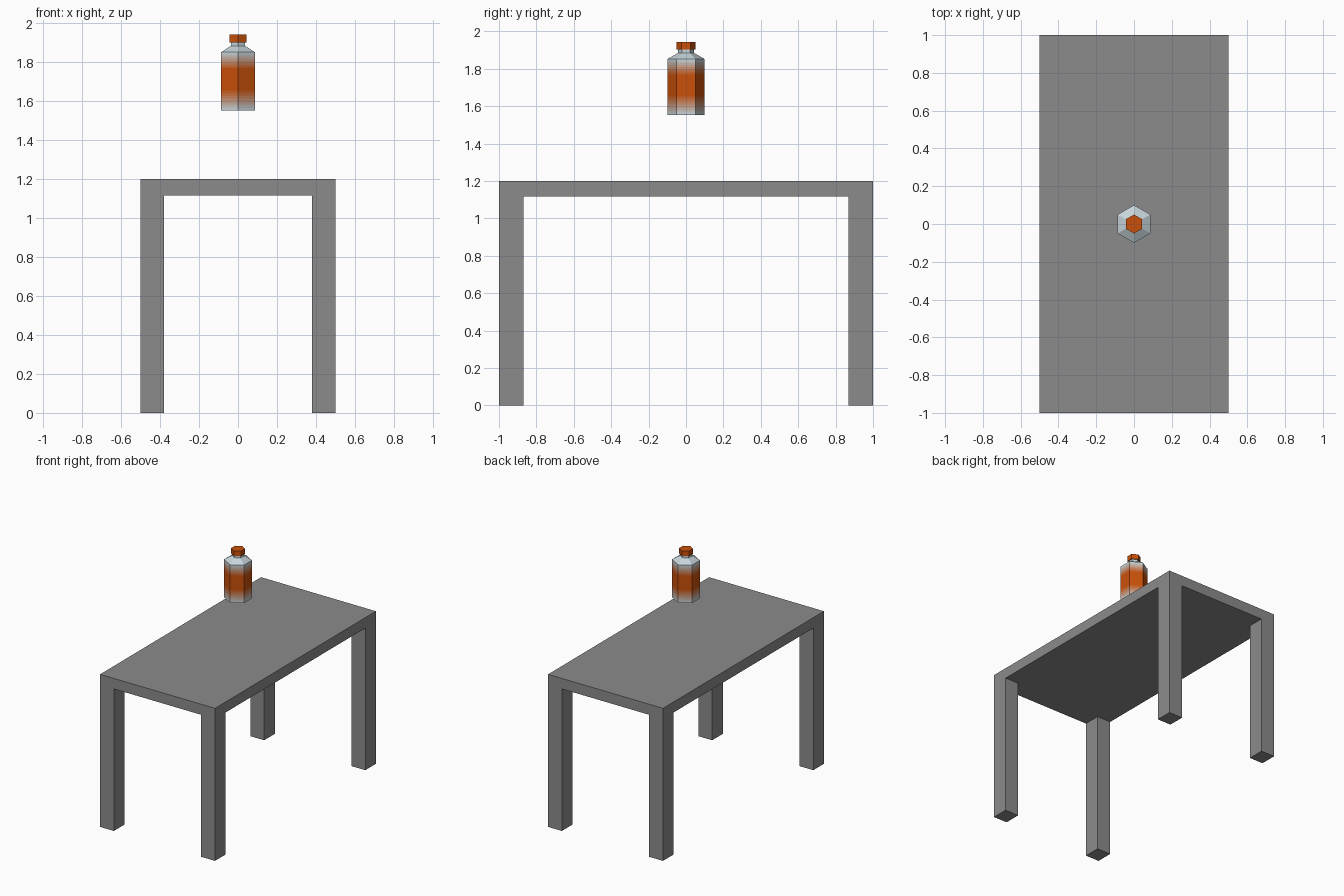
import bpy, bmesh, math
from mathutils import Matrix

if "Cube" in bpy.data.objects:
    bpy.data.objects.remove(bpy.data.objects["Cube"])


def finish(name, bm, mats=()):
    bmesh.ops.recalc_face_normals(bm, faces=bm.faces[:])
    me = bpy.data.meshes.new(name)
    bm.to_mesh(me)
    bm.free()
    for m in mats:
        me.materials.append(m)
    ob = bpy.data.objects.new(name, me)
    bpy.context.collection.objects.link(ob)
    return ob


def material(name, rgb):
    m = bpy.data.materials.new(name)
    m.diffuse_color = (*rgb, 1)
    m.use_nodes = True
    m.node_tree.nodes["Principled BSDF"].inputs["Base Color"].default_value = m.diffuse_color
    return m


def hex_loft(name, profile, mats, slots):
    """Stack hexagonal rings (radius, z), with one material slot per band."""
    bm = bmesh.new()
    rings = []
    for r, z in profile:
        rings.append([bm.verts.new((r * math.cos(a), r * math.sin(a), z))
                      for a in (math.radians(90 + 60 * i) for i in range(6))])
    for lo, hi, slot in zip(rings, rings[1:], slots):
        for i in range(6):
            j = (i + 1) % 6
            bm.faces.new((lo[i], lo[j], hi[j], hi[i])).material_index = slot
    bm.faces.new(rings[0][::-1]).material_index = slots[0]
    bm.faces.new(rings[-1]).material_index = slots[-1]
    return finish(name, bm, mats)


# Table: slab cut into a 3x3 layout, corner undersides extruded into legs
W, D, H, T = 0.5, 1.0, 1.2, 0.083
LX, LY = 0.38, 0.868
bm = bmesh.new()
bmesh.ops.create_cube(bm, size=1, matrix=Matrix.Translation((0, 0, H - T / 2))
                      @ Matrix.Diagonal((2 * W, 2 * D, T, 1)))
for s in (-1, 1):
    for co, no in (((s * LX, 0, 0), (1, 0, 0)), ((0, s * LY, 0), (0, 1, 0))):
        bmesh.ops.bisect_plane(bm, geom=bm.verts[:] + bm.edges[:] + bm.faces[:],
                               plane_co=co, plane_no=no)
corners = []
for f in bm.faces:
    c = f.calc_center_median()
    if abs(c.z - (H - T)) < 1e-4 and abs(c.x) > LX and abs(c.y) > LY:
        corners.append(f)
for f in bmesh.ops.extrude_discrete_faces(bm, faces=corners)["faces"]:
    for v in f.verts:
        v.co.z = 0
finish("table", bm, [material("table_grey", (0.26, 0.26, 0.26))])

# Bottle body: pale glass with an orange band fading at both ends
glass, orange = (0.58, 0.67, 0.71), (0.59, 0.081, 0.003)
STEPS = 8
mats = [material(f"bottle_tint_{k}",
                 [(g ** 0.45 + (o ** 0.45 - g ** 0.45) * k / STEPS) ** (1 / 0.45)
                  for g, o in zip(glass, orange)])
        for k in range(STEPS + 1)]
profile, slots = [(0.1, 1.553)], []
for k in range(STEPS):
    profile.append((0.1, 1.565 + 0.0125 * k))
    slots.append(k)
for k in range(STEPS, 0, -1):
    profile.append((0.1, 1.77 + 0.01 * (STEPS - k)))
    slots.append(k)
# Shoulder and neck
profile += [(0.1, 1.852), (0.042, 1.885), (0.042, 1.905)]
slots += [0, 0, 0]
hex_loft("bottle_body", profile, mats, slots)

# Cap
hex_loft("bottle_cap", [(0.05, 1.902), (0.05, 1.942)],
         [material("cap_orange", orange)], [0])
